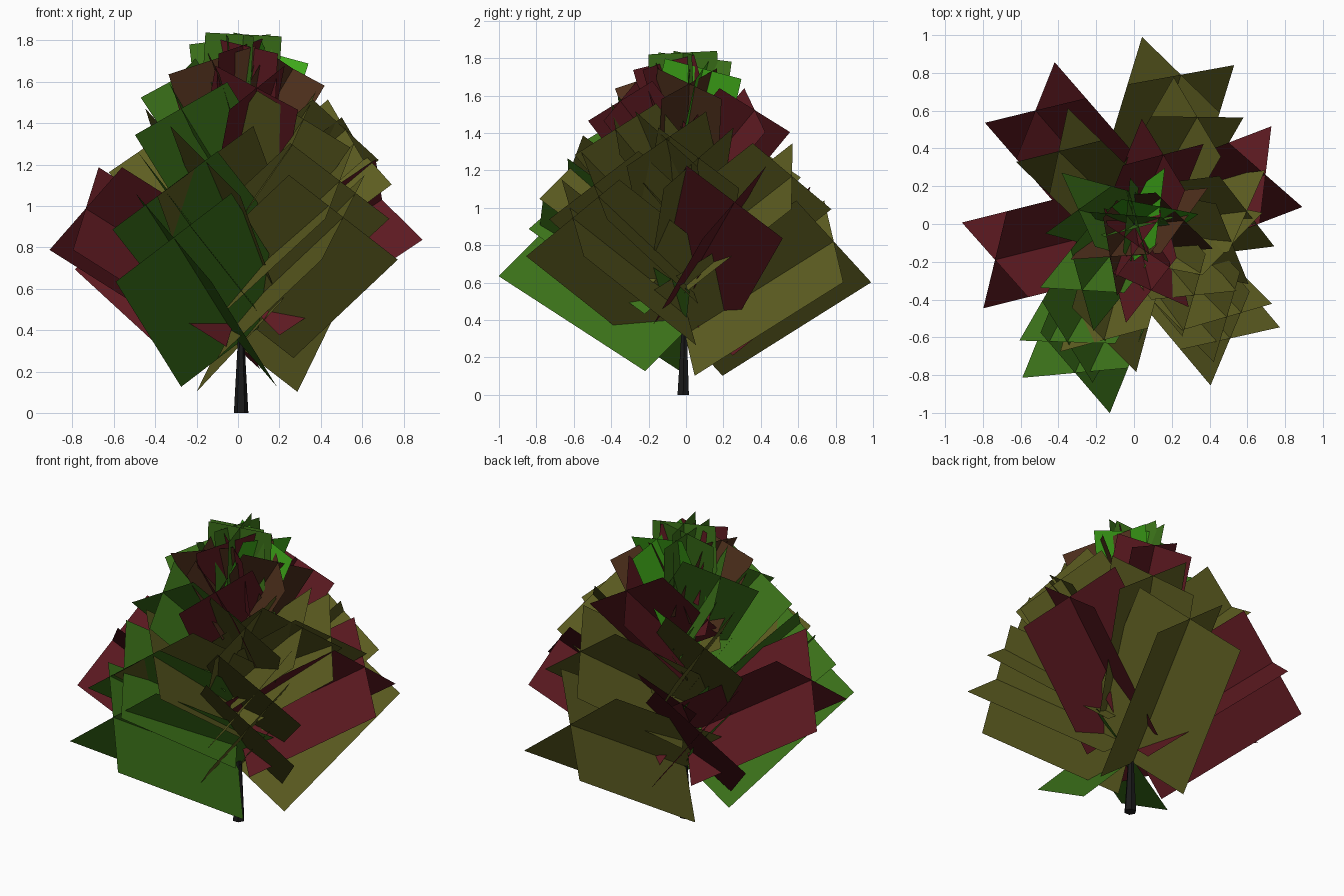
import bpy, bmesh
from math import radians, sin, cos, pi
from mathutils import Vector

if "Cube" in bpy.data.objects:
    bpy.data.objects.remove(bpy.data.objects["Cube"])


def material(name, rgb):
    m = bpy.data.materials.new(name)
    m.diffuse_color = (*rgb, 1)
    m.use_nodes = True
    m.node_tree.nodes["Principled BSDF"].inputs["Base Color"].default_value = m.diffuse_color
    return m


bark = material("bark", (0.01, 0.01, 0.01))
green = material("leaf_green", (0.045, 0.17, 0.01))
olive = material("leaf_olive", (0.11, 0.11, 0.015))
red = material("leaf_red", (0.11, 0.01, 0.015))
brown = material("leaf_brown", (0.08, 0.03, 0.012))
bright = material("leaf_bright", (0.05, 0.4, 0.01))


def add_object(name, bm, mat):
    me = bpy.data.meshes.new(name)
    bm.to_mesh(me)
    bm.free()
    me.materials.append(mat)
    ob = bpy.data.objects.new(name, me)
    bpy.context.collection.objects.link(ob)
    return ob


# Trunk: six-sided tapering tube
bm = bmesh.new()
rings = []
for x, y, z, r in ((0.015, -0.015, 0, 0.035), (0.015, -0.01, 0.33, 0.017),
                   (0.005, 0, 1.0, 0.011), (0, 0, 1.62, 0.005)):
    rings.append([bm.verts.new((x + r * cos(k * pi / 3), y + r * sin(k * pi / 3), z))
                  for k in range(6)])
for a, b in zip(rings, rings[1:]):
    for k in range(6):
        bm.faces.new((a[k], a[(k + 1) % 6], b[(k + 1) % 6], b[k]))
bm.faces.new(rings[0][::-1])
bm.faces.new(rings[-1])
add_object("trunk", bm, bark)


# Branch: two flat leaf cards crossing along the branch axis
def branch(name, azimuth, elevation, z0, length, half, mat):
    a, e = radians(azimuth), radians(elevation)
    axis = Vector((cos(a) * cos(e), sin(a) * cos(e), sin(e)))
    side = Vector((-sin(a), cos(a), 0))
    up = axis.cross(side)
    base = Vector((0.005, -0.005, z0))
    bm = bmesh.new()
    for s in (1, -1):
        w = (side * s + up) * half
        bm.faces.new([bm.verts.new(p) for p in (
            base - w, base - w + axis * length, base + w + axis * length, base + w)])
    add_object(name, bm, mat)


# Branches climb the trunk, getting shorter, narrower and steeper upwards
layout = [(73, olive), (248, green), (131, red), (310, olive), (194, red), (21, red),
          (240, green), (315, olive), (60, olive), (255, olive), (7, olive), (136, olive),
          (349, olive), (310, olive), (231, green), (68, red), (284, red), (165, green),
          (5, brown), (232, brown), (36, bright), (280, red), (130, green), (330, green)]
for i, (azimuth, mat) in enumerate(layout):
    t = i / (len(layout) - 1)
    z0 = 0.32 + 0.05 * i - (0.03 if i == 1 else 0)
    length = 0.97 - 0.61 * t ** 1.2 + (0.03 if i == 1 else 0)
    branch(f"leaf_branch_{i + 1}", azimuth, 31 + 55 * t ** 2.7, z0, length,
           0.255 - 0.12 * t, mat)
